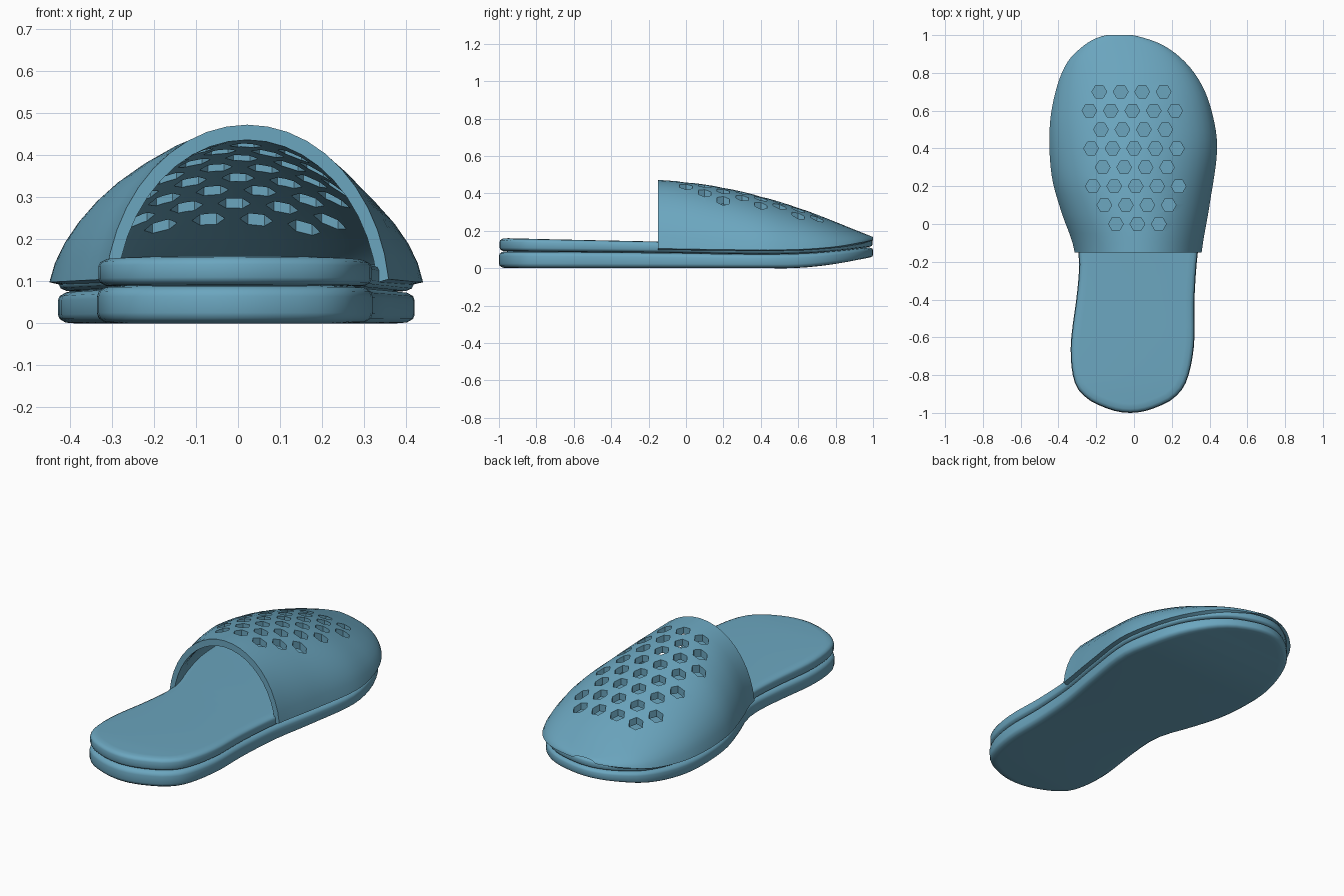
import bpy, math
from mathutils import Vector

if "Cube" in bpy.data.objects:
    bpy.data.objects.remove(bpy.data.objects["Cube"])

blue = bpy.data.materials.new("dusty blue")
blue.diffuse_color = (0.147, 0.38, 0.52, 1)
blue.use_nodes = True
blue.node_tree.nodes["Principled BSDF"].inputs["Base Color"].default_value = blue.diffuse_color


def curve(table, angular=False):
    """Smooth interpolation through (y, value) pairs; angular keeps the ends round."""
    f = (lambda y: math.acos(max(-1, min(1, -y)))) if angular else (lambda y: y)
    X = [f(p[0]) for p in table]
    V = [p[1] for p in table]
    n = len(X)

    def slope(i):
        a, b = max(i - 1, 0), min(i + 1, n - 1)
        return (V[b] - V[a]) / (X[b] - X[a])

    def ev(y):
        x = max(X[0], min(X[-1], f(y)))
        i = max(j for j in range(n - 1) if X[j] <= x)
        h = X[i + 1] - X[i]
        t = (x - X[i]) / h
        return ((2*t**3 - 3*t*t + 1) * V[i] + (t**3 - 2*t*t + t) * h * slope(i)
                + (3*t*t - 2*t**3) * V[i + 1] + (t**3 - t*t) * h * slope(i + 1))
    return ev


# Plan outline and height profiles along the foot
left = curve([(-1, -.02), (-.97, -.16), (-.93, -.24), (-.85, -.31), (-.65, -.335), (-.35, -.30),
              (-.2, -.29), (-.1, -.305), (.05, -.36), (.25, -.415), (.5, -.427), (.7, -.395),
              (.85, -.335), (.93, -.26), (.98, -.18), (1, -.08)], True)
right = curve([(-1, -.02), (-.97, .12), (-.93, .20), (-.85, .27), (-.65, .317), (-.4, .32),
               (-.15, .338), (.1, .38), (.4, .42), (.6, .39), (.75, .33), (.87, .235),
               (.95, .12), (.985, .02), (1, -.08)], True)
ground = curve([(-1, 0), (.4, 0), (.6, .001), (.8, .02), (1, .055)])
seam = curve([(-1, .09), (-.15, .083), (.4, .075), (.65, .08), (.85, .095), (1, .112)])
bed = curve([(-1, .16), (-.15, .142), (.4, .13), (.7, .135), (.87, .142), (1, .16)])
crown = curve([(-.15, .472), (0, .46), (.2, .43), (.4, .383), (.6, .322), (.75, .266),
               (.9, .205), (1, .165)])
rim = curve([(-.15, .105), (.3, .098), (.6, .1), (.8, .115), (.93, .137), (1, .15)])


def add(name, verts, faces):
    me = bpy.data.meshes.new(name)
    me.from_pydata(verts, [], faces)
    me.materials.append(blue)
    ob = bpy.data.objects.new(name, me)
    bpy.context.collection.objects.link(ob)
    return ob


def activate(ob):
    bpy.ops.object.select_all(action='DESELECT')
    ob.select_set(True)
    bpy.context.view_layer.objects.active = ob


def smooth(ob, deg):
    activate(ob)
    bpy.ops.object.mode_set(mode='EDIT')
    bpy.ops.mesh.select_all(action='SELECT')
    bpy.ops.mesh.normals_make_consistent(inside=False)
    bpy.ops.object.mode_set(mode='OBJECT')
    bpy.ops.object.shade_smooth_by_angle(angle=math.radians(deg))


def sole_layer(name, lo, hi, shrink):
    n = 44
    ys = [-math.cos(math.pi * i / n) for i in range(n + 1)]
    loop = [Vector((right(y), y)) for y in ys] + [Vector((left(y), y)) for y in ys[-2:0:-1]]
    m = len(loop)
    levels = [(.045, 0), (.018, .03), (.004, .14), (0, .28), (0, .72), (.004, .86), (.018, .97), (.045, 1)]
    verts, faces = [], []
    for inset, t in levels:
        for k, p in enumerate(loop):
            d = (loop[(k + 1) % m] - loop[k - 1]).normalized()
            q = p - Vector((d.y, -d.x)) * (inset + shrink)
            verts.append((q.x, q.y, lo(p.y) + (hi(p.y) - lo(p.y)) * t))
    for r in range(len(levels) - 1):
        for k in range(m):
            a, b = r * m + k, r * m + (k + 1) % m
            faces.append((a, b, b + m, a + m))
    for base in (0, (len(levels) - 1) * m):       # strips across bottom and top
        for i in range(n):
            quad = [i, i + 1, (m - i - 1) % m, (m - i) % m]
            faces.append([base + v for v in dict.fromkeys(quad)])
    smooth(add(name, verts, faces), 50)


sole_layer("outsole", ground, seam, 0)
sole_layer("footbed", seam, bed, .003)

# Domed upper: a closed C-shaped section lofted toward the toe
S, N, T0 = 20, 32, .13
verts, faces = [], []
th0, th1 = math.acos(.15), math.pi - .09


def arc(y, y_out, k_w, wall, drop):
    l, r = left(y) - .02, right(y) + .02
    c, w, zb = (l + r) / 2, (r - l) / 2 * k_w, rim(y) - drop
    h = max(crown(y) - zb - wall, .008)
    pts = []
    for i in range(S + 1):
        a = T0 + (math.pi - 2 * T0) * i / S
        pts.append((c + w * math.cos(a) / math.cos(T0), y_out,
                    zb + h * (math.sin(a) - math.sin(T0)) / (1 - math.sin(T0))))
    return pts


for j in range(N + 1):
    y = -math.cos(th0 + (th1 - th0) * j / N)
    yi = -.15 + (y + .15) * .955
    verts += arc(y, min(1, y + .004 * j / N), 1, 0, 0)
    verts += arc(yi, yi, .92, .036, .008)[::-1]
R = 2 * (S + 1)
for j in range(N):
    for k in range(R):
        a, b = j * R + k, j * R + (k + 1) % R
        faces.append((a, b, b + R, a + R))
for base in (0, N * R):
    for k in range(S):
        faces.append((base + k, base + k + 1, base + R - 2 - k, base + R - 1 - k))
upper = add("upper", verts, faces)
smooth(upper, 35)

# Hexagonal ventilation holes in staggered rows
verts, faces = [], []
for row, count in enumerate((3, 4, 5, 4, 5, 4, 5, 4)):
    y = row * .1
    for i in range(count):
        x = .018 - .045 * y + (i - (count - 1) / 2) * .1135
        b = len(verts)
        for z in (.168, .6):
            verts += [(x + .039 * math.cos(math.pi * k / 3), y + .039 * math.sin(math.pi * k / 3), z)
                      for k in range(6)]
        faces += [(b + k, b + (k + 1) % 6, b + 6 + (k + 1) % 6, b + 6 + k) for k in range(6)]
        faces += [[b + 5 - k for k in range(6)], [b + 6 + k for k in range(6)]]
cutter = add("hole_cutter", verts, faces)
cutter.hide_render = True
cut = upper.modifiers.new("holes", 'BOOLEAN')
cut.operation, cut.solver, cut.object = 'DIFFERENCE', 'EXACT', cutter
activate(upper)
# cut first, so the smoothing is recalculated on the finished shell
bpy.ops.object.modifier_move_to_index(modifier="holes", index=0)
bpy.ops.object.modifier_apply(modifier="holes")
bpy.data.objects.remove(cutter)
activate(upper)
bpy.ops.object.shade_smooth_by_angle(angle=math.radians(35))
